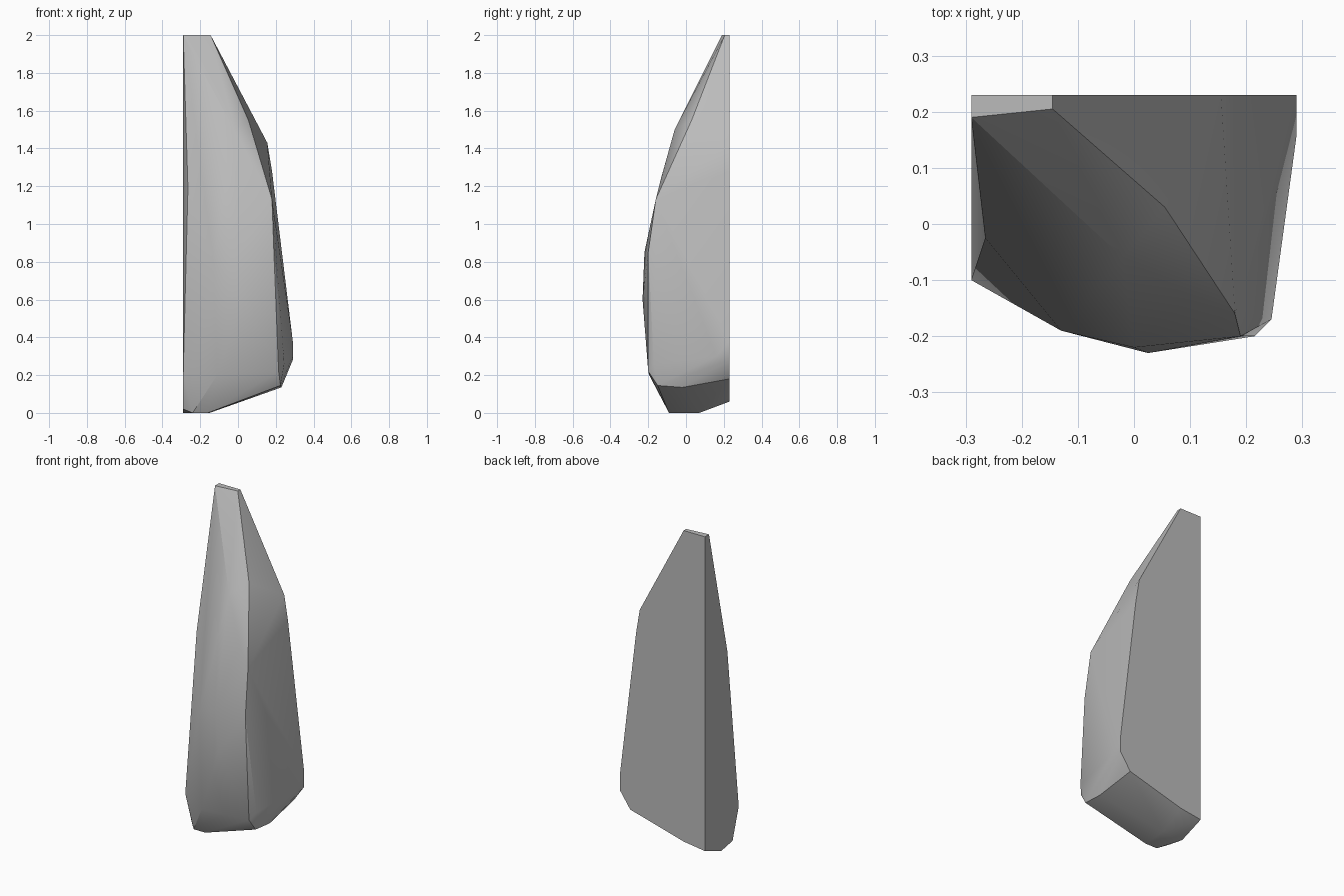
import bpy, bmesh, math

cube = bpy.data.objects.get("Cube")
if cube:
    bpy.data.objects.remove(cube, do_unlink=True)

stone = bpy.data.materials.new("grey_stone")
stone.use_nodes = True
grey = (0.5, 0.5, 0.5, 1)
stone.diffuse_color = grey
stone.node_tree.nodes["Principled BSDF"].inputs["Base Color"].default_value = grey

BACK, LEFT = 0.23, -0.29

# Flat back outline, as (x, z)
back = [(LEFT, 2), (-.145, 2), (.155, 1.43), (.18, 1.28), (.29, .38),
        (.29, .28), (.22, .18), (-.146, .08), (LEFT, .06)]
# Flat side edge, from the tip down to the foot
side = [(LEFT, .19, 2), (-.265, -.025, 1.19), (LEFT, -.1, .21), (LEFT, -.04, .02)]
# Chipped ridge and bulging front
ridge = [(-.145, .205, 2), (.055, .03, 1.55), (.18, -.16, 1.13), (.19, -.2, .85),
         (.215, -.2, .22), (.245, -.17, .26), (.29, .16, .3)]
front = [(-.02, -.06, 1.5), (.1, -.13, 1.25), (0, -.22, .85), (.025, -.23, .6),
         (-.13, -.19, .8), (-.11, -.195, .2)]
# Sloping underside and small flat foot
under = [(.225, -.15, .145), (.23, -.02, .135), (LEFT, .07, 0), (-.15, .07, 0),
         (-.24, -.09, 0), (-.16, -.09, 0)]

# Wrap the chipped corners in one faceted shell
bm = bmesh.new()
for co in [(x, BACK, z) for x, z in back] + side + ridge + front + under:
    bm.verts.new(co)
hull = bmesh.ops.convex_hull(bm, input=bm.verts)
loose = {v for v in hull["geom_interior"] + hull["geom_unused"]
         if isinstance(v, bmesh.types.BMVert)}
bmesh.ops.delete(bm, geom=list(loose), context="VERTS")
bmesh.ops.dissolve_limit(bm, angle_limit=math.radians(1), verts=bm.verts, edges=bm.edges)
bmesh.ops.recalc_face_normals(bm, faces=bm.faces)

mesh = bpy.data.meshes.new("rock_shard")
bm.to_mesh(mesh)
bm.free()
mesh.materials.append(stone)
rock = bpy.data.objects.new("rock_shard", mesh)
bpy.context.collection.objects.link(rock)

# Soft shading with crisp chipped edges
bpy.ops.object.select_all(action="DESELECT")
rock.select_set(True)
bpy.context.view_layer.objects.active = rock
bpy.ops.object.shade_smooth_by_angle(angle=math.radians(30))
